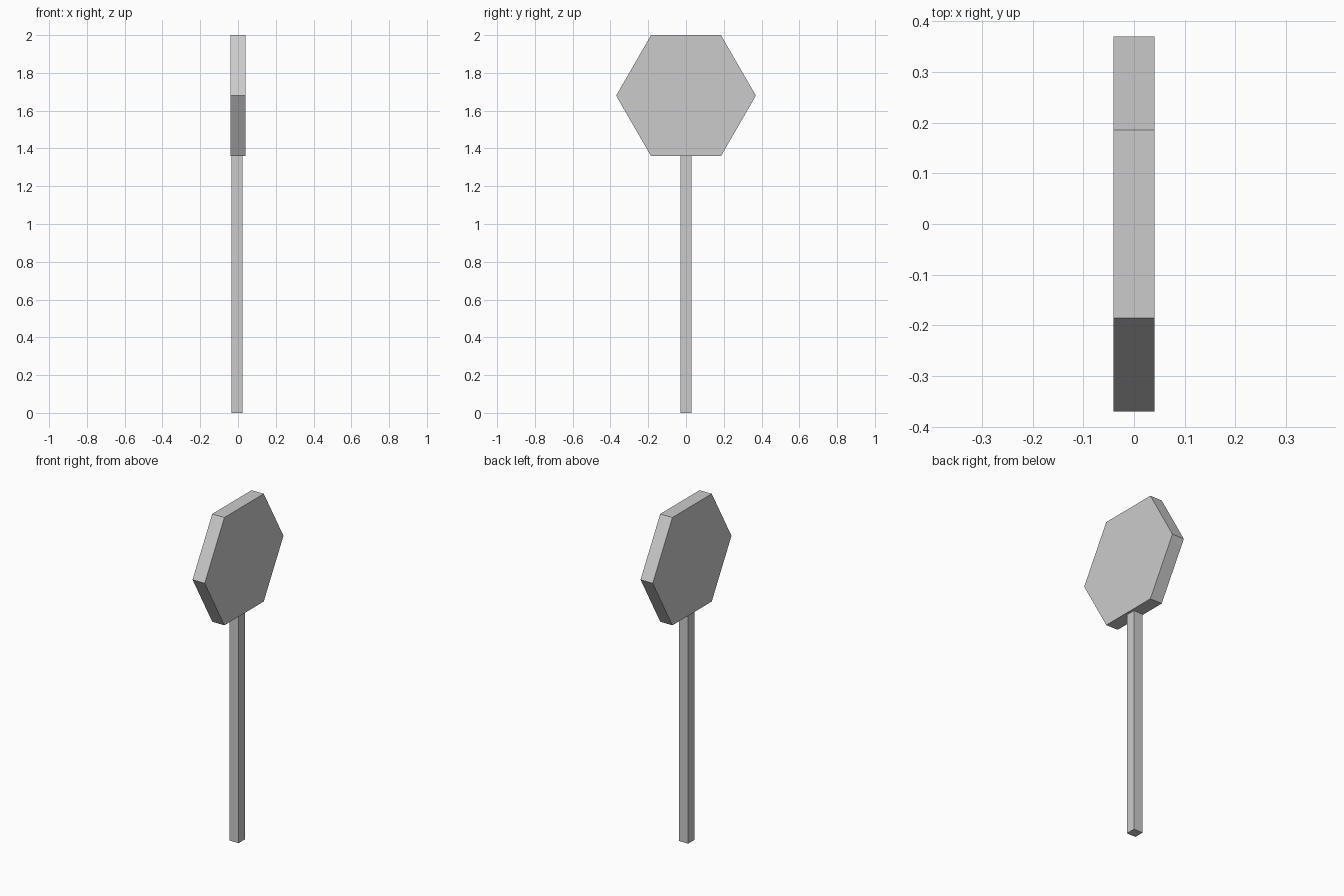
import bpy
import math

if "Cube" in bpy.data.objects:
    bpy.data.objects.remove(bpy.data.objects["Cube"])

R = 0.37                              # hexagon corner radius
APOTHEM = R * math.cos(math.pi / 6)
PLATE_Z = 2.0 - APOTHEM
POLE_TOP = 2.0 - 2 * APOTHEM


def apply_transform():
    bpy.ops.object.transform_apply(location=False, rotation=True, scale=True)


# Hexagonal sign plate, facing along x with flat top and bottom edges
bpy.ops.mesh.primitive_cylinder_add(vertices=6, radius=R, depth=0.08)
plate = bpy.context.object
plate.name = "sign_plate"
plate.rotation_euler = (0, math.pi / 2, 0)
apply_transform()
plate.location = (0, 0, PLATE_Z)

# Corners must point along y
if max(v.co.z for v in plate.data.vertices) > APOTHEM + 0.01:
    plate.rotation_euler = (math.pi / 6, 0, 0)
    apply_transform()

# Square pole, slightly off the plate's centre plane
bpy.ops.mesh.primitive_cube_add(size=1, location=(-0.005, 0, POLE_TOP / 2))
pole = bpy.context.object
pole.name = "sign_pole"
pole.scale = (0.06, 0.06, POLE_TOP)
apply_transform()
